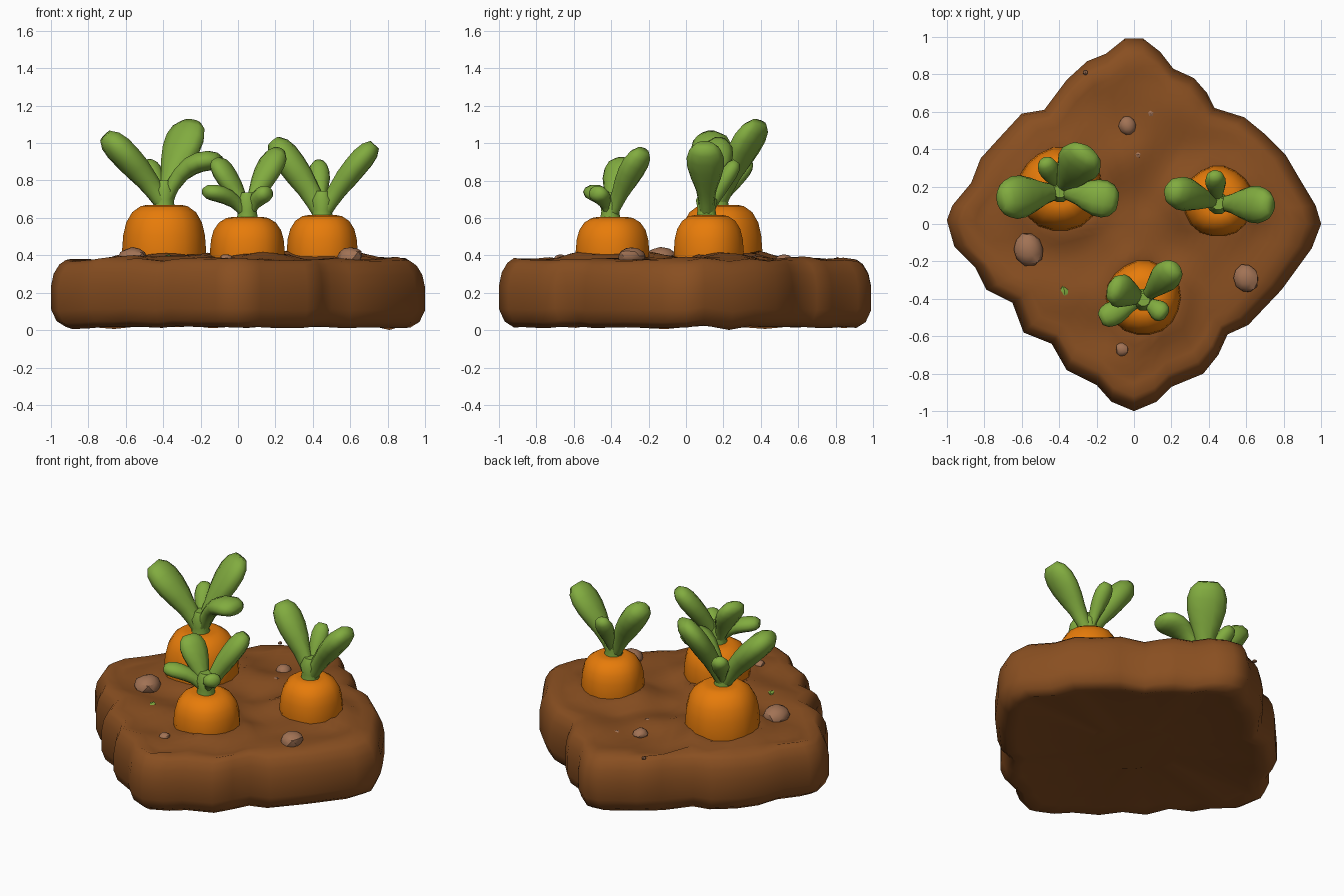
import bpy, bmesh, math, random
from mathutils import Vector, noise

random.seed(4)
cube = bpy.data.objects.get("Cube")
if cube:
    bpy.data.objects.remove(cube, do_unlink=True)


def material(name, r, g, b):
    m = bpy.data.materials.new(name)
    m.use_nodes = True
    m.diffuse_color = (r, g, b, 1)
    m.node_tree.nodes["Principled BSDF"].inputs["Base Color"].default_value = (r, g, b, 1)
    return m


SOIL = material("soil brown", 0.25, 0.078, 0.015)
ORANGE = material("carrot orange", 0.8, 0.2, 0.003)
GREEN = material("leaf green", 0.22, 0.41, 0.05)
STONE = material("stone tan", 0.36, 0.17, 0.09)


def finish(name, bm, mat, angle):
    bmesh.ops.recalc_face_normals(bm, faces=bm.faces)
    mesh = bpy.data.meshes.new(name)
    bm.to_mesh(mesh)
    bm.free()
    mesh.materials.append(mat)
    mesh.shade_smooth()
    mesh.set_sharp_from_angle(angle=math.radians(angle))
    obj = bpy.data.objects.new(name, mesh)
    bpy.context.collection.objects.link(obj)
    return obj


def loft(name, rings, mat, angle=60):
    """Skin a stack of closed rings and cap both ends."""
    bm = bmesh.new()
    loops = [[bm.verts.new(p) for p in ring] for ring in rings]
    for a, b in zip(loops, loops[1:]):
        n = len(a)
        for i in range(n):
            bm.faces.new((a[i], a[(i + 1) % n], b[(i + 1) % n], b[i]))
    bm.faces.new(loops[0])
    bm.faces.new(loops[-1])
    return finish(name, bm, mat, angle)


# Carrots: x, y, radius, top height
carrots = {
    "left": (-0.395, 0.185, 0.225, 0.67),
    "right": (0.45, 0.12, 0.19, 0.615),
    "front": (0.05, -0.395, 0.2, 0.605),
}

# Soil slab: lumpy diamond outline, counter-clockwise from the right corner
outline = [
    (1, 0), (0.97, 0.1), (0.88, 0.25), (0.81, 0.37), (0.7, 0.48), (0.59, 0.57),
    (0.43, 0.62), (0.39, 0.7), (0.32, 0.78), (0.21, 0.83), (0.14, 0.92), (0.05, 0.99),
    (-0.05, 0.99), (-0.15, 0.91), (-0.25, 0.87), (-0.36, 0.77), (-0.48, 0.61), (-0.6, 0.59),
    (-0.72, 0.46), (-0.82, 0.35), (-0.87, 0.22), (-0.97, 0.1), (-1, 0.02), (-0.96, -0.12),
    (-0.85, -0.23), (-0.79, -0.35), (-0.65, -0.42), (-0.59, -0.58), (-0.44, -0.64),
    (-0.36, -0.78), (-0.2, -0.86), (-0.12, -0.95), (0, -1), (0.12, -0.95), (0.2, -0.87),
    (0.37, -0.8), (0.45, -0.7), (0.5, -0.59), (0.61, -0.54), (0.79, -0.35), (0.95, -0.13),
]


def soil_height(x, y):
    z = 0.376 + 0.04 * noise.noise((x * 4, y * 4, 2))
    for cx, cy, r, top in carrots.values():
        gap = math.hypot(x - cx, y - cy) - r
        z += 0.03 * math.exp(-(gap / 0.07) ** 2)
    return z


rings = []
for s, z in ((0.3, 0.035), (0.84, 0.03), (0.92, 0.014), (0.97, 0.045), (1, 0.11),
             (1, 0.23), (0.985, 0.3), (0.955, 0.35), (0.92, 0.375)):
    rings.append([(x * s, y * s, z + 0.02 * noise.noise((x * 6, y * 6, z)))
                  for x, y in outline])
for i in range(17, 0, -1):
    s = i / 20
    rings.append([(x * s, y * s, soil_height(x * s, y * s)) for x, y in outline])
loft("soil_bed", rings, SOIL)


# Carrot roots and leafy crowns
def circle(cx, cy, r, z, n=18, wobble=0.0):
    return [(cx + r * (1 + wobble * math.sin(5 * a)) * math.cos(a),
             cy + r * (1 + wobble * math.sin(5 * a)) * math.sin(a), z)
            for a in (math.tau * i / n for i in range(n))]


for side, (x, y, r, top) in carrots.items():
    root = [circle(x, y, r * k, z, wobble=0.015) for k, z in
            ((0.3, 0.07), (0.7, 0.17), (0.95, 0.3), (1, 0.42))]
    rise = top - 0.42
    root += [circle(x, y, r * k, 0.42 + rise * h, wobble=0.015) for k, h in
             ((0.97, 0.35), (0.9, 0.62), (0.76, 0.84), (0.56, 0.97), (0.4, 1), (0.1, 0.97))]
    loft(side + "_carrot", root, ORANGE)
    loft(side + "_crown", [circle(x, y - 0.01, k, top + h, 10) for k, h in
                           ((0.06, -0.03), (0.05, 0.03), (0.06, 0.08), (0.035, 0.13))], GREEN)


def leaf(name, side, tip, width, thick, lift=0.0):
    """Paddle leaf from a crown to its tip; lift arches the middle."""
    cx, cy, r, top = carrots[side]
    start, end = Vector((cx, cy - 0.01, top)), Vector(tip)
    mid = start.lerp(end, 0.45)
    mid.x += (cx - mid.x) * 0.3
    mid.y += (cy - mid.y) * 0.3
    mid.z += lift
    across = (end - start).cross(Vector((0, 0, 1))).normalized()
    sections = []
    for t, wide, deep in ((0, 0.4, 0.6), (0.2, 0.42, 0.7), (0.38, 0.55, 0.8), (0.55, 0.8, 0.95),
                          (0.7, 0.98, 1), (0.83, 1, 1), (0.93, 0.85, 0.85), (1, 0.5, 0.5)):
        p = start * (1 - t) ** 2 + mid * 2 * t * (1 - t) + end * t * t
        along = (mid - start) * (1 - t) + (end - mid) * t
        up = across.cross(along).normalized()
        sections.append([p + across * width / 2 * wide * math.cos(a)
                         + up * thick / 2 * deep * math.sin(a)
                         for a in (math.tau * i / 10 for i in range(10))])
    loft(name, sections, GREEN)


leaf("left_carrot_outer_leaf", "left", (-0.71, 0.13, 1.04), 0.23, 0.15)
leaf("left_carrot_back_leaf", "left", (-0.25, 0.39, 1.11), 0.24, 0.13)
leaf("left_carrot_inner_leaf", "left", (-0.09, 0.12, 0.9), 0.2, 0.11, 0.17)
leaf("left_carrot_small_leaf", "left", (-0.48, 0.34, 0.9), 0.11, 0.09)
leaf("right_carrot_inner_leaf", "right", (0.19, 0.18, 1.01), 0.18, 0.15)
leaf("right_carrot_outer_leaf", "right", (0.73, 0.1, 0.99), 0.2, 0.13)
leaf("right_carrot_small_leaf", "right", (0.43, 0.27, 0.9), 0.11, 0.09)
leaf("front_carrot_back_leaf", "front", (0.22, -0.23, 0.96), 0.16, 0.12)
leaf("front_carrot_upper_leaf", "front", (-0.12, -0.34, 0.91), 0.18, 0.11)
leaf("front_carrot_low_leaf", "front", (-0.18, -0.51, 0.74), 0.13, 0.09, 0.07)
leaf("front_carrot_small_leaf", "front", (0.17, -0.49, 0.74), 0.11, 0.09, 0.05)


# Stones half buried in the soil, the smaller ones deeper
def pebble(name, x, y, size, mat, stretch=1.0):
    bm = bmesh.new()
    bmesh.ops.create_icosphere(bm, subdivisions=2 if size > 0.03 else 1, radius=size)
    for v in bm.verts:
        v.co *= 1 + 0.18 * noise.noise(v.co * (1.2 / size) + Vector((x, y, 0)) * 9)
        v.co.y *= stretch
        v.co.z *= 0.75
    obj = finish(name, bm, mat, 30)
    obj.location = (x, y, soil_height(x, y) + size * 0.4 - 0.014)
    obj.rotation_euler.z = random.uniform(0.3, 0.6)


for i, (x, y, size) in enumerate([
        (-0.565, -0.135, 0.08), (0.6, -0.29, 0.067), (-0.035, 0.525, 0.045),
        (-0.065, -0.67, 0.033), (0.09, 0.59, 0.018), (0.02, 0.37, 0.017), (-0.26, 0.81, 0.014)]):
    pebble(f"stone_{i + 1}", x, y, size, STONE, 1.12)
pebble("leaf_scrap", -0.37, -0.36, 0.02, GREEN, 1.6)
